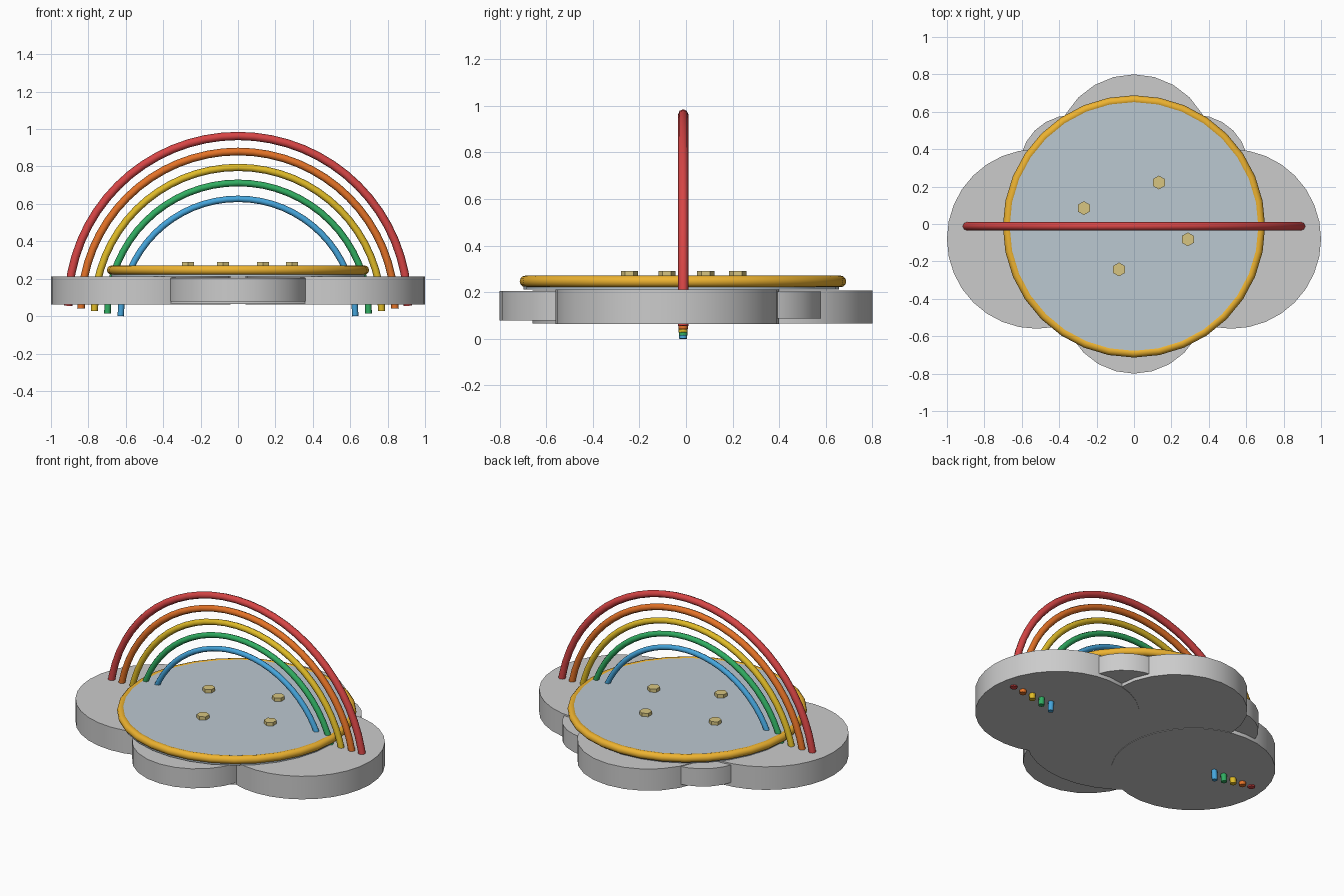
import bpy
from math import pi, sin, cos, radians

if "Cube" in bpy.data.objects:
    bpy.data.objects.remove(bpy.data.objects["Cube"])


def paint(obj, color):
    mat = bpy.data.materials.new(obj.name + "_paint")
    mat.diffuse_color = (*color, 1)
    mat.use_nodes = True
    mat.node_tree.nodes["Principled BSDF"].inputs["Base Color"].default_value = mat.diffuse_color
    obj.data.materials.append(mat)


def disc(name, x, y, r, z0, z1, sides, color=None):
    bpy.ops.mesh.primitive_cylinder_add(vertices=sides, radius=r, depth=z1 - z0,
                                        location=(x, y, (z0 + z1) / 2))
    obj = bpy.context.object
    obj.name = name
    bpy.ops.object.shade_smooth_by_angle(angle=radians(35))
    if color:
        paint(obj, color)
    return obj


def arch(name, radius, base, tube, color):
    curve = bpy.data.curves.new(name, "CURVE")
    curve.dimensions = "3D"
    curve.bevel_depth = tube
    curve.bevel_resolution = 2
    curve.use_fill_caps = True
    steps = 32
    spline = curve.splines.new("POLY")
    spline.points.add(steps)
    for i, p in enumerate(spline.points):
        a = pi * i / steps
        p.co = (radius * cos(a), -0.012, base + radius * sin(a), 1)
    spline.use_smooth = True
    obj = bpy.data.objects.new(name, curve)
    bpy.context.collection.objects.link(obj)
    paint(obj, color)


# Cloud base made of overlapping round puffs
disc("cloud_centre", 0, -0.085, 0.575, 0.066, 0.206, 32)
disc("cloud_front", 0, -0.42, 0.38, 0.078, 0.204, 24)
disc("cloud_back", 0, 0.38, 0.42, 0.066, 0.206, 24)
for side, s in (("left", -1), ("right", 1)):
    disc("cloud_side_" + side, s * 0.52, -0.08, 0.48, 0.063, 0.212, 32)
    disc("cloud_back_" + side, s * 0.33, 0.30, 0.283, 0.087, 0.202, 24)

# Round plate with golden rim
disc("plate", 0, -0.02, 0.677, 0.212, 0.268, 32, (0.50, 0.58, 0.64))
bpy.ops.mesh.primitive_torus_add(major_segments=32, minor_segments=12, major_radius=0.676,
                                 minor_radius=0.025, location=(0, -0.013, 0.246))
rim = bpy.context.object
rim.name = "plate_rim"
bpy.ops.object.shade_smooth_by_angle(angle=radians(60))
paint(rim, (0.85, 0.45, 0.03))

# Hexagonal studs on the plate
for i, (x, y) in enumerate([(-0.268, 0.085), (0.133, 0.222), (0.288, -0.082), (-0.08, -0.243)]):
    disc(f"stud_{i + 1}", x, y, 0.037, 0.262, 0.29, 6, (0.68, 0.56, 0.22))

# Rainbow arches, outside to inside
for name, radius, base, tube, color in [
    ("red_arch", 0.908, 0.055, 0.022, (0.68, 0.06, 0.06)),
    ("orange_arch", 0.839, 0.041, 0.0205, (0.78, 0.17, 0.02)),
    ("yellow_arch", 0.768, 0.027, 0.0193, (0.75, 0.50, 0.02)),
    ("green_arch", 0.698, 0.014, 0.018, (0.03, 0.42, 0.12)),
    ("blue_arch", 0.627, 0.0, 0.017, (0.06, 0.38, 0.72)),
]:
    arch(name, radius, base, tube, color)
